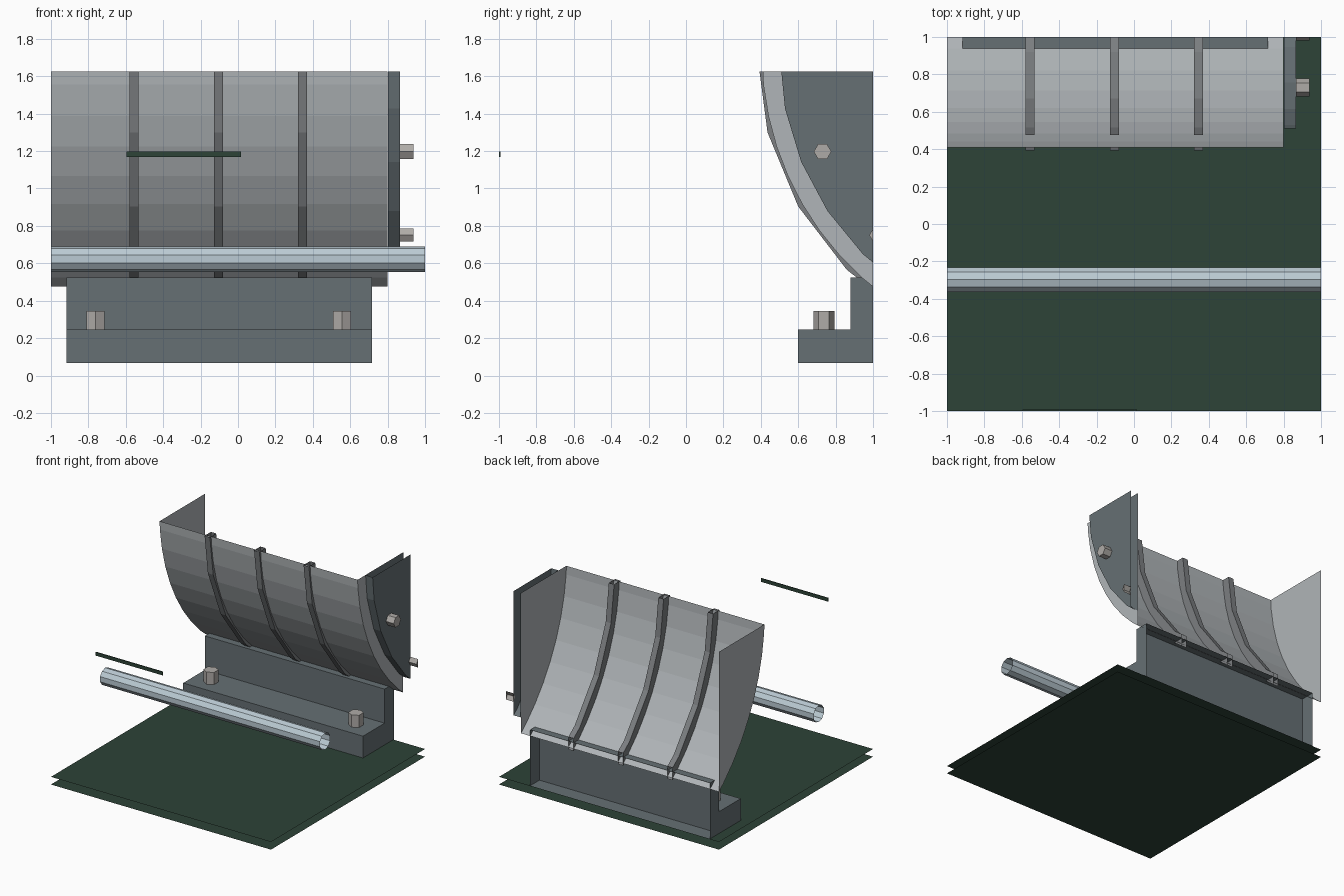
import bpy, bmesh, math
from mathutils import Vector

if "Cube" in bpy.data.objects:
    bpy.data.objects.remove(bpy.data.objects["Cube"])

TOP = 1.625                 # upper cut of the scene
CY, CZ = 2.02, 1.724        # axis of the big drum (runs along x)


def material(name, r, g, b):
    m = bpy.data.materials.new(name)
    m.diffuse_color = (r, g, b, 1)
    m.use_nodes = True
    m.node_tree.nodes["Principled BSDF"].inputs["Base Color"].default_value = m.diffuse_color
    return m


GREEN = material("dark_green", 0.026, 0.056, 0.038)
SLATE = material("slate", 0.133, 0.162, 0.174)
SHELL = material("light_steel", 0.434, 0.462, 0.479)
PIPE = material("pale_blue_steel", 0.50, 0.60, 0.66)
RIB = material("dark_steel", 0.20, 0.21, 0.22)
BOLT = material("bolt_steel", 0.43, 0.41, 0.39)


def finish(name, bm, mat):
    """Cut at the back and top limits (leaving open ends) and make the object."""
    bmesh.ops.remove_doubles(bm, verts=bm.verts[:], dist=1e-5)
    bmesh.ops.recalc_face_normals(bm, faces=bm.faces[:])
    for co, no in (((0, 1, 0), (0, 1, 0)), ((0, 0, TOP), (0, 0, 1))):
        geom = bm.verts[:] + bm.edges[:] + bm.faces[:]
        bmesh.ops.bisect_plane(bm, geom=geom, dist=1e-5, plane_co=co,
                               plane_no=no, clear_outer=True)
    me = bpy.data.meshes.new(name)
    bm.to_mesh(me)
    bm.free()
    me.materials.append(mat)
    ob = bpy.data.objects.new(name, me)
    bpy.context.collection.objects.link(ob)
    return ob


def face(bm, pts):
    return bm.faces.new([bm.verts.new(p) for p in pts])


def prism(name, poly, x0, x1, mat, caps=True):
    """Extrude a convex (y, z) outline along x."""
    bm = bmesh.new()
    for (a, b), (c, d) in zip(poly, poly[1:] + poly[:1]):
        face(bm, [(x0, a, b), (x1, a, b), (x1, c, d), (x0, c, d)])
    if caps:
        for x in (x0, x1):
            face(bm, [(x, y, z) for y, z in poly])
    return finish(name, bm, mat)


def box(name, x0, x1, y0, y1, z0, z1, mat):
    return prism(name, [(y0, z0), (y1, z0), (y1, z1), (y0, z1)], x0, x1, mat)


def arc(r, step, count):
    """Points on the drum circle, starting level with the axis and going down."""
    return [(CY - r * math.cos(math.radians(step * i)),
             CZ - r * math.sin(math.radians(step * i))) for i in range(count)]


def hex_bolt(name, base, axis, radius, length):
    """Hexagonal bolt head with corners pointing along y."""
    bm = bmesh.new()
    side = Vector((0, 1, 0))
    axis = Vector(axis)
    up = axis.cross(side)
    ring = [Vector(base) + radius * (side * math.cos(k * math.pi / 3)
            + up * math.sin(k * math.pi / 3)) for k in range(6)]
    far = [p + axis * length for p in ring]
    face(bm, ring)
    face(bm, far)
    for k in range(6):
        j = (k + 1) % 6
        face(bm, [ring[k], ring[j], far[j], far[k]])
    return finish(name, bm, BOLT)


# two ground sheets
for name, z in (("lower_ground_sheet", 0.0), ("upper_ground_sheet", 0.063)):
    bm = bmesh.new()
    face(bm, [(-1, -1, z), (1, -1, z), (1, 1, z), (-1, 1, z)])
    finish(name, bm, GREEN)

# open ten-sided pipe
ring = [(-0.297 + 0.069 * math.cos(math.pi / 2 + k * math.pi / 5),
         0.622 + 0.069 * math.sin(math.pi / 2 + k * math.pi / 5)) for k in range(10)]
prism("pipe", ring, -1, 1, PIPE, caps=False)

# floating green strip at the front limit
box("green_strip", -0.595, 0.015, -1, -0.993, 1.168, 1.197, GREEN)

# curved drum shell with flat end walls
pts = arc(1.615, 6, 11)
bm = bmesh.new()
for (a, b), (c, d) in zip(pts, pts[1:]):
    face(bm, [(-1, a, b), (0.8, a, b), (0.8, c, d), (-1, c, d)])
for x in (-1, 0.8):
    face(bm, [(x, y, z) for y, z in pts + [(CY, CZ)]])
finish("drum_shell", bm, SHELL)

# end plate on the drum, open where the scene is cut
prism("drum_end_plate", arc(1.52, 11.25, 7) + [(CY, CZ)], 0.803, 0.867, SLATE)

# three hoops passing through the shell
outer, inner = arc(1.64, 15, 6), arc(1.558, 15, 6)
for i, x in enumerate((-0.555, -0.105, 0.345)):
    x0, x1 = x - 0.024, x + 0.024
    bm = bmesh.new()
    for k in range(5):
        o, p, q, r = outer[k], outer[k + 1], inner[k + 1], inner[k]
        face(bm, [(x0, *o), (x1, *o), (x1, *p), (x0, *p)])
        face(bm, [(x0, *r), (x1, *r), (x1, *q), (x0, *q)])
        for xs in (x0, x1):
            face(bm, [(xs, *o), (xs, *p), (xs, *q), (xs, *r)])
    finish(f"drum_hoop_{i + 1}", bm, RIB)

# support: foot and upright (upright is open at the back)
box("support_foot", -0.918, 0.716, 0.6, 0.88, 0.066, 0.245, SLATE)
box("support_upright", -0.918, 0.716, 0.88, 1.2, 0.066, 0.525, SLATE)

# bolts on the foot and on the end plate
for i, x in enumerate((-0.762, 0.556)):
    hex_bolt(f"foot_bolt_{i + 1}", (x, 0.737, 0.245), (0, 0, 1), 0.056, 0.1)
for i, (y, z) in enumerate(((0.73, 1.197), (1.027, 0.75))):
    hex_bolt(f"plate_bolt_{i + 1}", (0.867, y, z), (1, 0, 0), 0.047, 0.07)
